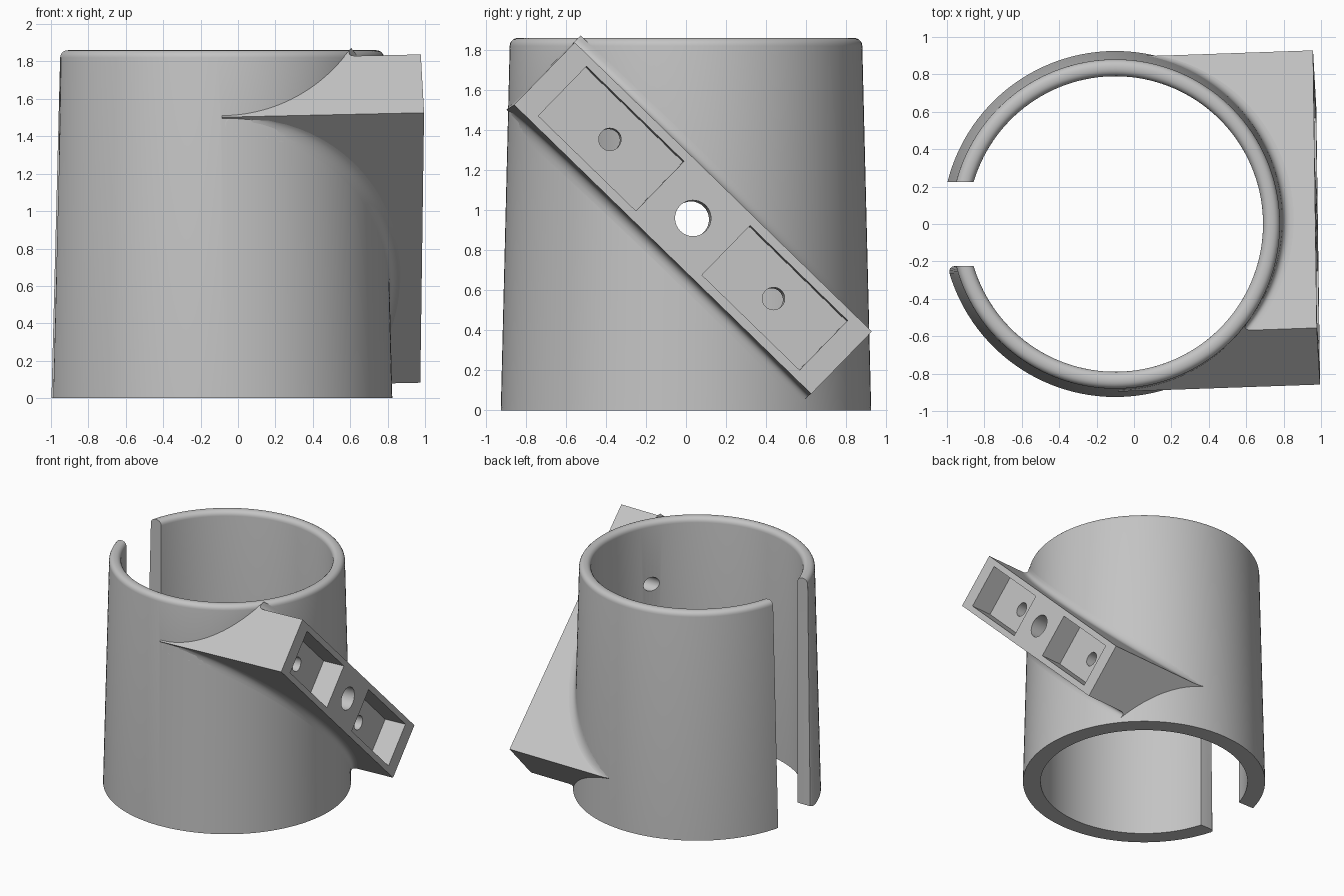
import bpy, bmesh, math
from mathutils import Vector, Matrix

if "Cube" in bpy.data.objects:
    bpy.data.objects.remove(bpy.data.objects["Cube"])

# Main dimensions
CX, BORE, HEIGHT, GAP, RIM = -0.10, 0.79, 1.86, 0.225, 0.04
LENGTH, WIDTH, DEPTH, FILLET = 2.07, 0.435, 1.08, 0.06


def outer(z):
    return 0.925 - 0.024 * z


# Slanted block frame: x = outward, y = along, z = across
N = Vector((1, 0.035, 0.022)).normalized()
L = Vector((0, 0.717, -0.697))
L = (L - N * L.dot(N)).normalized()
W = N.cross(L)
C = Vector((0.976, 0.035, 0.96))
FRAME = Matrix.Translation(C) @ Matrix((N, L, W)).transposed().to_4x4()

grey = bpy.data.materials.new("plain_grey")
grey.diffuse_color = (0.55, 0.55, 0.55, 1)
grey.use_nodes = True
grey.node_tree.nodes["Principled BSDF"].inputs["Base Color"].default_value = (0.55, 0.55, 0.55, 1)


def finish(name, bm):
    bmesh.ops.recalc_face_normals(bm, faces=bm.faces)
    mesh = bpy.data.meshes.new(name)
    bm.to_mesh(mesh)
    bm.free()
    mesh.materials.append(grey)
    ob = bpy.data.objects.new(name, mesh)
    bpy.context.collection.objects.link(ob)
    return ob


def box(name, size, centre):
    bm = bmesh.new()
    bmesh.ops.create_cube(bm, size=1)
    bm.transform(FRAME @ Matrix.Translation(centre) @ Matrix.Diagonal((*size, 1)))
    return finish(name, bm)


def rod(name, radius, length, matrix, sides):
    bm = bmesh.new()
    bmesh.ops.create_cone(bm, cap_ends=True, segments=sides, radius1=radius,
                          radius2=radius, depth=length)
    bm.transform(matrix)
    return finish(name, bm)


def activate(ob):
    bpy.ops.object.select_all(action='DESELECT')
    ob.select_set(True)
    bpy.context.view_layer.objects.active = ob


def boolean(ob, tool, operation):
    mod = ob.modifiers.new("boolean", 'BOOLEAN')
    mod.object, mod.operation, mod.solver = tool, operation, 'EXACT'
    activate(ob)
    bpy.ops.object.modifier_apply(modifier=mod.name)
    bpy.data.objects.remove(tool)


def skin(bm, rows):
    """Closed sections joined into a capped solid."""
    rows = [[bm.verts.new(p) for p in row] for row in rows]
    n = len(rows[0])
    for a, b in zip(rows, rows[1:]):
        for i in range(n):
            j = (i + 1) % n
            bm.faces.new((a[i], a[j], b[j], b[i]))
    bm.faces.new(rows[0])
    bm.faces.new(rows[-1])


# Split sleeve: tapered outside, straight bore, rounded rim, flat gap ends
profile = [(BORE, 0), (outer(0), 0)]
for base, start in ((outer(HEIGHT) - RIM, 0), (BORE + RIM, 90)):
    for k in range(6):
        a = math.radians(start + 18 * k)
        profile.append((base + RIM * math.cos(a), HEIGHT - RIM + RIM * math.sin(a)))
STEPS = 128
sections = []
for i in range(STEPS + 1):
    row = []
    for r, z in profile:
        end = math.pi - math.asin(GAP / r)
        a = -end + 2 * end * i / STEPS
        row.append((CX + r * math.cos(a), r * math.sin(a), z))
    sections.append(row)
bm = bmesh.new()
skin(bm, sections)
# Soften the outer upright corner on the front lip
lip = [e for e in bm.edges if e.calc_length() > 1
       and all(abs(v.co.y + GAP) < 0.001 and v.co.x < CX - 0.8 for v in e.verts)]
bmesh.ops.bevel(bm, geom=lip, offset=0.04, segments=4, profile=0.5, affect='EDGES')
sleeve = finish("sleeve_with_slanted_mount", bm)

# Slanted mounting block, hollowed to sit inside the sleeve wall
block = box("mount_block", (DEPTH, LENGTH, WIDTH), (-DEPTH / 2, 0, 0))
core = rod("core_cutter", 0.84, 4, Matrix.Translation((CX, 0, 1)), STEPS)
boolean(block, core, 'DIFFERENCE')
boolean(sleeve, block, 'UNION')

# Recessed pockets and bolt holes
for s in (-0.57, 0.57):
    boolean(sleeve, box("pocket_cutter", (0.36, 0.68, 0.345), (0, s, 0)), 'DIFFERENCE')
for s, radius in ((-0.57, 0.056), (0, 0.09), (0.57, 0.056)):
    place = FRAME @ Matrix.Translation((-0.4, s, 0)) @ Matrix.Rotation(math.pi / 2, 4, 'Y')
    boolean(sleeve, rod("hole_cutter", radius, 1, place, 32), 'DIFFERENCE')


# Concave fillets where the long sides of the block meet the sleeve
def on_sleeve(q):
    p, n, r = Vector((q.x - CX, q.y)), N.xy, outer(q.z)
    pn, nn = p.dot(n), n.length_squared
    disc = pn * pn - nn * (p.length_squared - r * r)
    hit = q - N * ((pn - math.sqrt(max(disc, 0))) / nn)
    if disc < 0:
        flat = Vector((hit.x - CX, hit.y)).normalized() * r
        hit = Vector((CX + flat.x, flat.y, hit.z))
    return hit


for name, side in (("upper_fillet", 1), ("lower_fillet", -1)):
    rows = []
    for i in range(61):
        q = C + L * (LENGTH * (i / 60 - 0.5)) + W * (side * WIDTH / 2)
        corner = on_sleeve(q)
        on_block, on_wall = corner + N * FILLET, on_sleeve(q + W * side * FILLET)
        row = [corner - N * 0.01 - W * side * 0.01]
        for k in range(7):
            t = k / 6
            row.append(on_block * (1 - t) ** 2 + corner * 2 * t * (1 - t) + on_wall * t * t)
        rows.append(row)
    bm = bmesh.new()
    skin(bm, rows)
    activate(finish(name, bm))
    bpy.ops.object.shade_smooth_by_angle(angle=math.radians(35))

activate(sleeve)
bpy.ops.object.shade_smooth_by_angle(angle=math.radians(30))
